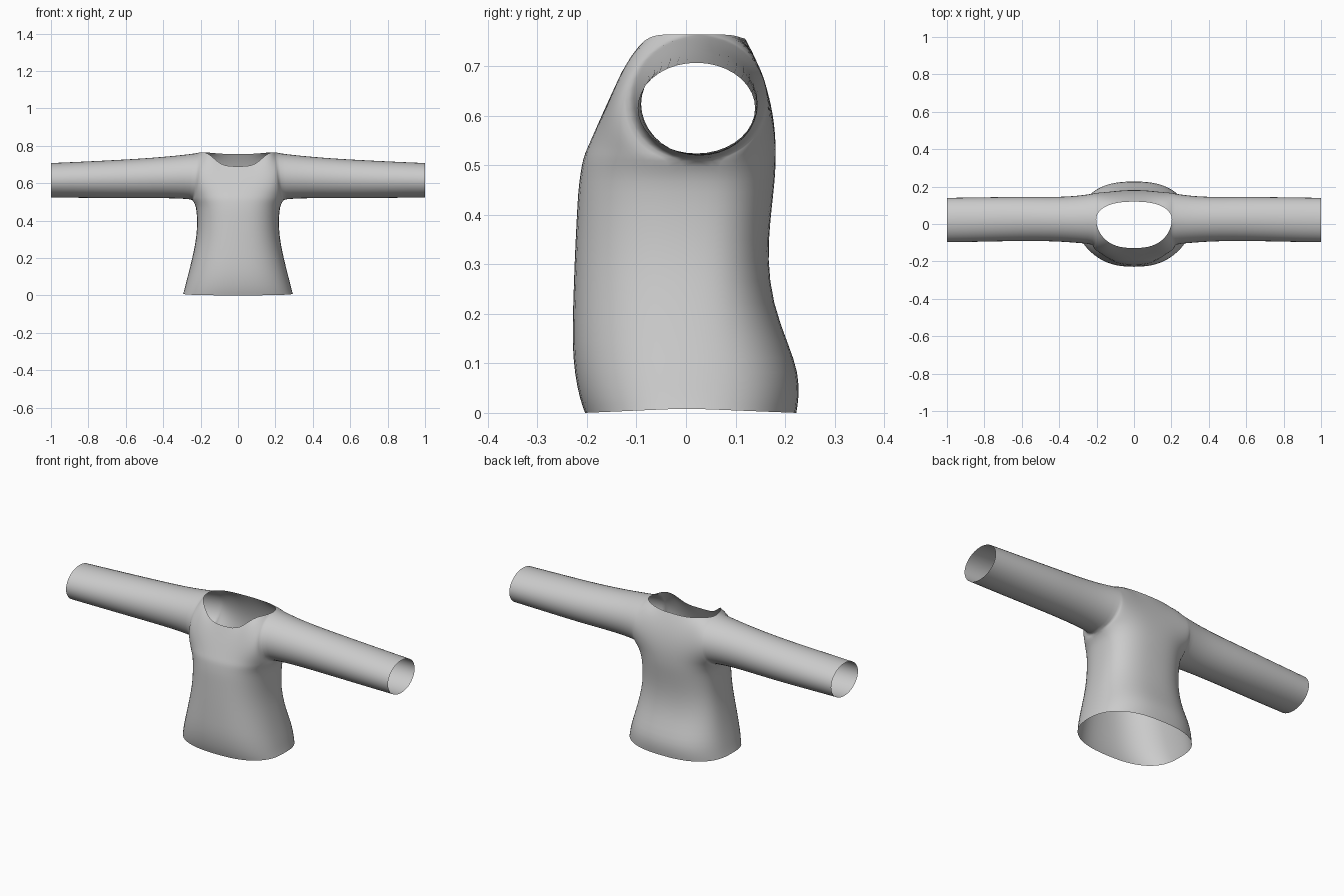
import bpy, bmesh
from math import sin, cos, pi

if "Cube" in bpy.data.objects:
    bpy.data.objects.remove(bpy.data.objects["Cube"])

M, N = 8, 9            # columns per quarter, rows along each armhole side
bm = bmesh.new()


def grid(rows):
    """Skin a list of equally long point rows with quads."""
    vs = [[bm.verts.new(p) for p in r] for r in rows]
    for a, b in zip(vs, vs[1:]):
        for i in range(len(a) - 1):
            bm.faces.new((a[i], a[i + 1], b[i + 1], b[i]))


def lerp(a, b, t):
    return a + (b - a) * t


def armhole(v, side):
    """Armhole edge from armpit (v=0) to shoulder tip (v=1); side -1 front, 1 back."""
    f = -pi / 2 + pi * v
    return (0.203 + 0.042 * (1 - v) ** 1.5, 0.027 + side * 0.138 * cos(f), 0.637 + 0.127 * sin(f))


def panel_row(w, edge_y, edge_z, mid_y, mid_z, neck=0.0):
    """Quarter row from the centre line to the side edge."""
    row = []
    for i in range(M + 1):
        t = i / M * pi / 2
        s, c = sin(t) ** 0.8, max(cos(t), 0) ** 0.8
        x = w * s
        flat = min(1, max(0, (0.165 - x) / 0.085))
        row.append((x, lerp(edge_y, mid_y, lerp(c, cos(t), neck)),
                    lerp(edge_z, mid_z, lerp(c, flat, neck))))
    return row


# lower body: z, half width, front y, back y
body = [(0.0, .295, -.205, .224), (.03, .288, -.216, .229), (.08, .276, -.226, .229),
        (.14, .26, -.231, .207), (.22, .241, -.229, .176), (.31, .223, -.226, .165),
        (.39, .219, -.222, .171), (.45, .222, -.219, .178), (.485, .229, -.214, .181)]
for side in (-1, 1):
    rows = []
    for z, w, yf, yb in body:
        hem = 0.009 if z == 0 else 0
        rows.append(panel_row(w, 0.027 * z / 0.5, z + hem, yf if side < 0 else yb, z))
    # chest and upper back panels, rising to the neckline
    for j in range(N + 1):
        v = j / N
        ex, ey, ez = armhole(v, side)
        if side < 0:
            my, mz = lerp(-.209, -.130, v), lerp(.515, .69, v)
        else:
            my, mz = .182 - .062 * v ** 2.2, lerp(.515, .756, v)
        rows.append(panel_row(ex, ey, ez, my, mz, v ** 3))
    grid(rows)

    # sleeve half: x, centre y, y radius, bottom z, top z
    sleeve = [(.285, .025, .130, .514, .754), (.35, .025, .124, .517, .747),
              (.45, .026, .120, .518, .738), (.6, .028, .120, .517, .728),
              (.8, .024, .121, .519, .718), (1.0, .021, .121, .522, .709)]
    rows = [[armhole(j / N, side) for j in range(N + 1)]]
    for x, yc, ry, lo, hi in sleeve:
        f = [-pi / 2 + pi * j / N for j in range(N + 1)]
        rows.append([(x, yc + side * ry * cos(a), (lo + hi) / 2 + (hi - lo) / 2 * sin(a)) for a in f])
    grid(rows)

bmesh.ops.remove_doubles(bm, verts=bm.verts, dist=1e-4)
bmesh.ops.recalc_face_normals(bm, faces=bm.faces)
me = bpy.data.meshes.new("shirt")
bm.to_mesh(me)
bm.free()
me.polygons.foreach_set("use_smooth", [True] * len(me.polygons))
shirt = bpy.data.objects.new("shirt", me)
bpy.context.collection.objects.link(shirt)

# mirror the half garment, then smooth the surface
mir = shirt.modifiers.new("mirror", "MIRROR")
mir.use_clip = True
sub = shirt.modifiers.new("smooth", "SUBSURF")
sub.levels = sub.render_levels = 1
